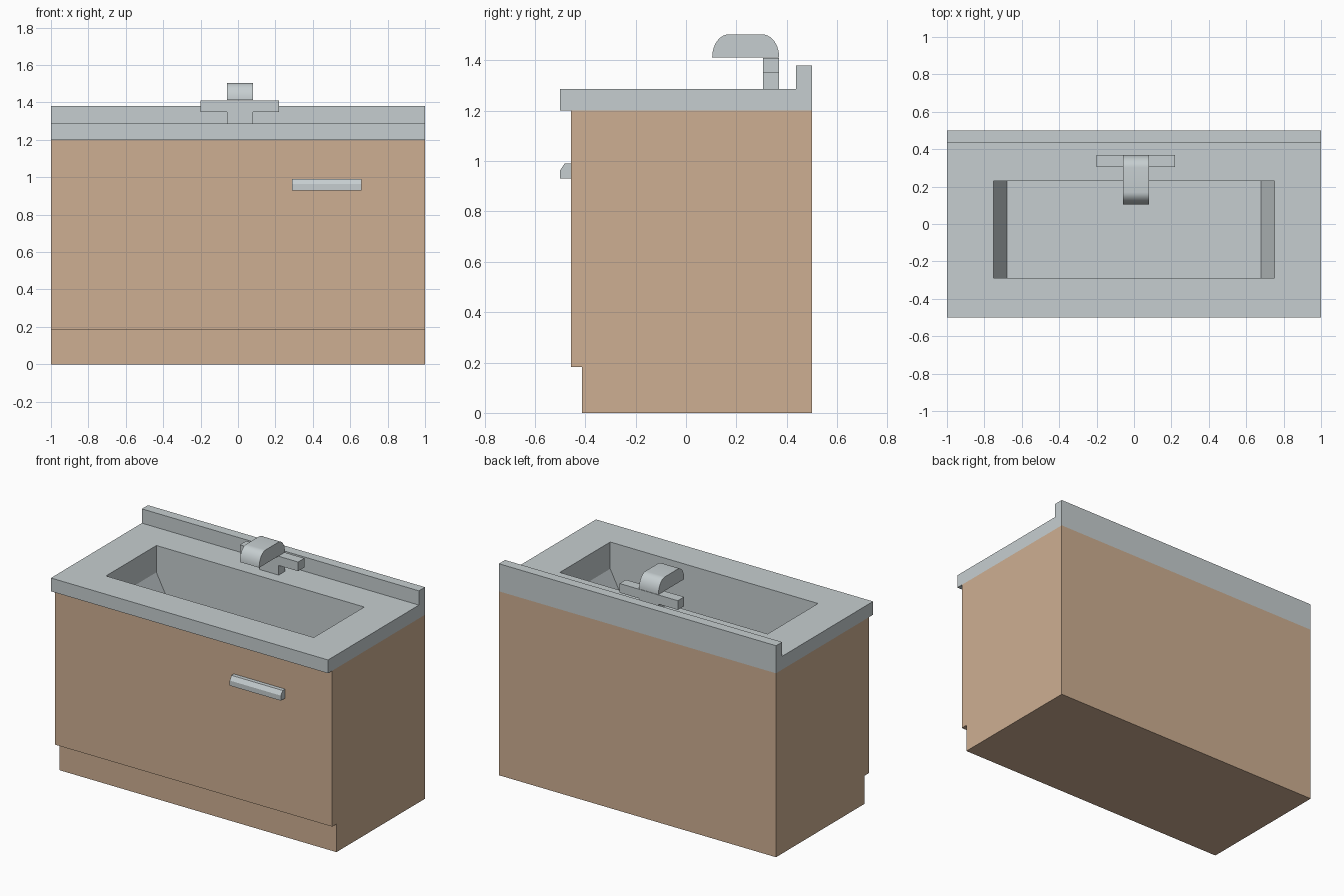
import bpy, bmesh, math

if "Cube" in bpy.data.objects:
    bpy.data.objects.remove(bpy.data.objects["Cube"])


def srgb(r, g, b):
    return [((c / 255 + 0.055) / 1.055) ** 2.4 for c in (r, g, b)] + [1.0]


def material(name, rgb):
    m = bpy.data.materials.new(name)
    m.diffuse_color = srgb(*rgb)
    m.use_nodes = True
    m.node_tree.nodes["Principled BSDF"].inputs["Base Color"].default_value = m.diffuse_color
    return m


WOOD = material("warm wood", (206, 175, 146))
STEEL = material("brushed steel", (198, 206, 208))


def prism(points, lo, hi, axis="x"):
    """Extrude a (y, z) profile along x, or an (x, z) profile along y."""
    bm = bmesh.new()
    place = (lambda p, t: (t, p[0], p[1])) if axis == "x" else (lambda p, t: (p[0], t, p[1]))
    face = bm.faces.new([bm.verts.new(place(p, lo)) for p in points])
    new = bmesh.ops.extrude_face_region(bm, geom=[face], use_keep_orig=True)["geom"]
    shift = (hi - lo, 0, 0) if axis == "x" else (0, hi - lo, 0)
    bmesh.ops.translate(bm, verts=[v for v in new if isinstance(v, bmesh.types.BMVert)], vec=shift)
    bmesh.ops.recalc_face_normals(bm, faces=bm.faces)
    return bm


def find_face(bm, z, y):
    """Horizontal face at height z whose centre is nearest to y."""
    flat = [f for f in bm.faces if abs(f.normal.z) > 0.9 and abs(f.calc_center_median().z - z) < 0.001]
    return min(flat, key=lambda f: abs(f.calc_center_median().y - y))


def finish(bm, name, mat):
    me = bpy.data.meshes.new(name)
    bm.to_mesh(me)
    bm.free()
    me.materials.append(mat)
    ob = bpy.data.objects.new(name, me)
    bpy.context.collection.objects.link(ob)
    return ob


# Cabinet with recessed toe kick, open at the top for the basin
FRONT, DECK = -0.457, 1.287
bm = prism([(-0.413, 0), (0.5, 0), (0.5, 1.2), (FRONT, 1.2), (FRONT, 0.183), (-0.413, 0.183)], -1, 1)
bmesh.ops.delete(bm, geom=[find_face(bm, 1.2, 0)], context="FACES_ONLY")
finish(bm, "cabinet", WOOD)

# Worktop with overhang and backsplash
bm = prism([(-0.5, 1.2), (FRONT, 1.2), (0.5, 1.2), (0.5, 1.38), (0.437, 1.38),
            (0.437, DECK), (-0.5, DECK)], -1, 1)
bmesh.ops.delete(bm, geom=[find_face(bm, 1.2, 0)], context="FACES_ONLY")
# Basin: inset the deck, drop straight walls, then taper the ends to the floor
face = find_face(bm, DECK, 0)
bmesh.ops.inset_individual(bm, faces=[face], thickness=0.1)
for v in face.verts:
    v.co.x = math.copysign(0.75, v.co.x)
    v.co.y = 0.23 if v.co.y > 0 else -0.29
for drop, half in ((0.175, 0.75), (0.135, 0.68)):
    old = face
    new = bmesh.ops.extrude_face_region(bm, geom=[old])["geom"]
    face = next(f for f in new if isinstance(f, bmesh.types.BMFace))
    if old.is_valid:
        bmesh.ops.delete(bm, geom=[old], context="FACES_ONLY")
    for v in face.verts:
        v.co.z -= drop
        v.co.x = math.copysign(half, v.co.x)
finish(bm, "worktop_and_basin", STEEL)

# Door handle with chamfered top edge
finish(prism([(FRONT, 0.93), (FRONT, 0.99), (-0.482, 0.99), (-0.5, 0.963), (-0.5, 0.93)], 0.29, 0.66),
       "handle", STEEL)

# Tap body: post with a crossbar
finish(prism([(-0.06, DECK), (0.08, DECK), (0.08, 1.35), (0.22, 1.35), (0.22, 1.41),
              (-0.2, 1.41), (-0.2, 1.35), (-0.06, 1.35)], 0.305, 0.37, "y"), "tap_body", STEEL)

# Spout: flat underside with rounded front and back shoulders
N = 10
arc = [i * math.pi / 2 / N for i in range(N + 1)]
back = [(0.302 + 0.068 * math.cos(a), 1.412 + 0.091 * math.sin(a)) for a in arc]
front = [(0.17 - 0.066 * math.cos(a), 1.412 + 0.091 * math.sin(a)) for a in reversed(arc)]
spout = finish(prism(back + front, -0.06, 0.08), "tap_spout", STEEL)
bpy.context.view_layer.objects.active = spout
spout.select_set(True)
bpy.ops.object.shade_smooth_by_angle(angle=math.radians(30))
